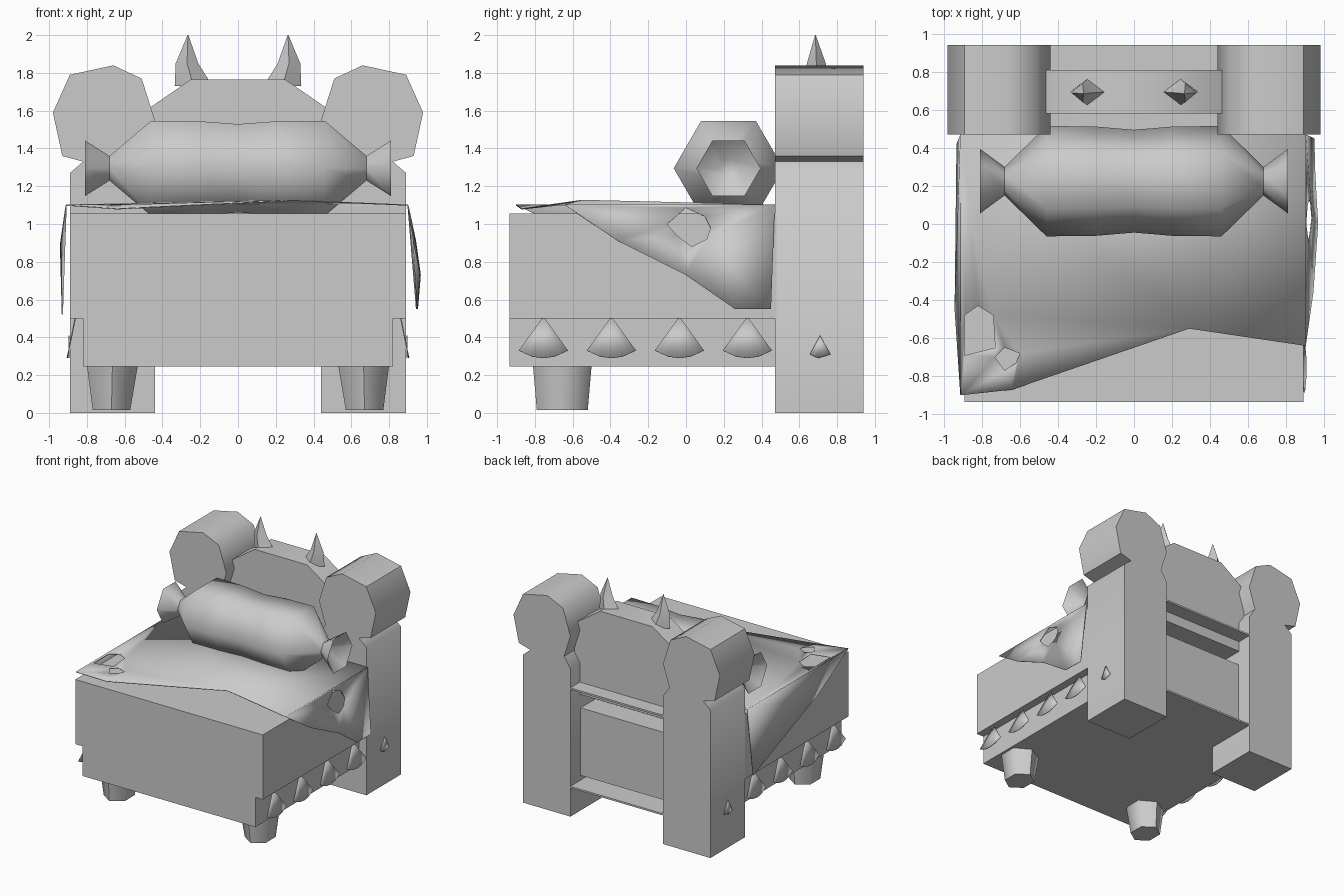
import bpy, bmesh, math
from mathutils import Vector

if "Cube" in bpy.data.objects:
    bpy.data.objects.remove(bpy.data.objects["Cube"])


def finish(bm, name, angle=50, thick=0):
    bmesh.ops.recalc_face_normals(bm, faces=bm.faces)
    me = bpy.data.meshes.new(name)
    bm.to_mesh(me)
    bm.free()
    ob = bpy.data.objects.new(name, me)
    bpy.context.collection.objects.link(ob)
    if thick:
        mod = ob.modifiers.new("thickness", 'SOLIDIFY')
        mod.thickness = thick
        mod.offset = 0
    bpy.ops.object.select_all(action='DESELECT')
    ob.select_set(True)
    bpy.context.view_layer.objects.active = ob
    bpy.ops.object.shade_smooth_by_angle(angle=math.radians(angle))
    return ob


def box(name, x, y, z):
    bm = bmesh.new()
    bmesh.ops.create_cube(bm, size=1)
    for v in bm.verts:
        v.co = Vector([(r[0] + r[1]) / 2 + c * (r[1] - r[0]) for c, r in zip(v.co, (x, y, z))])
    return finish(bm, name)


def extrude_xz(name, pts, y0, y1):
    bm = bmesh.new()
    f = bm.faces.new([bm.verts.new((x, y0, z)) for x, z in pts])
    ext = bmesh.ops.extrude_face_region(bm, geom=[f])
    for v in ext['geom']:
        if isinstance(v, bmesh.types.BMVert):
            v.co.y = y1
    return finish(bm, name)


def loft(name, rings):
    # skin a list of equal-length point rings and cap both ends
    bm = bmesh.new()
    vs = [[bm.verts.new(p) for p in r] for r in rings]
    n = len(vs[0])
    for a, b in zip(vs, vs[1:]):
        for i in range(n):
            j = (i + 1) % n
            bm.faces.new((a[i], a[j], b[j], b[i]))
    bm.faces.new(vs[0])
    bm.faces.new(vs[-1])
    return finish(bm, name, 60)


def sheet(name, outer, holes=()):
    # cloth panel with torn holes
    bm = bmesh.new()
    edges = []
    for loop in (outer, *holes):
        vs = [bm.verts.new(p) for p in loop]
        edges += [bm.edges.new((vs[i], vs[i - 1])) for i in range(len(vs))]
    bmesh.ops.triangle_fill(bm, use_beauty=True, edges=edges)
    return finish(bm, name, 50, 0.006)


def ring_z(cx, cy, z, rx, ry, n):
    return [(cx + rx * math.sin(math.tau * i / n), cy + ry * math.cos(math.tau * i / n), z)
            for i in range(n)]


# Bed body
box("bed_frame", (-0.82, 0.82), (-0.935, 0.48), (0.245, 0.51))
box("mattress", (-0.89, 0.89), (-0.935, 0.48), (0.5, 1.055))
box("upper_back_board", (-0.45, 0.45), (0.47, 0.94), (1.09, 1.105))
box("lower_back_board", (-0.45, 0.45), (0.47, 0.94), (0.245, 0.26))
box("back_panel", (-0.48, 0.48), (0.6, 0.8), (0.3, 0.88))

# Headboard
extrude_xz("headboard", [(-0.49, 1.0), (0.49, 1.0), (0.49, 1.6), (0.25, 1.765),
                         (-0.25, 1.765), (-0.49, 1.6)], 0.58, 0.81)

post = [(0.44, 0), (0.89, 0), (0.89, 1.27), (0.82, 1.33), (0.93, 1.36), (0.98, 1.59),
        (0.89, 1.79), (0.66, 1.84), (0.51, 1.77), (0.44, 1.55), (0.5, 1.36), (0.44, 1.27)]
tooth = [(0, 0.51), (-0.13, 0.33), (-0.06, 0.298), (0, 0.29), (0.06, 0.298), (0.13, 0.33)]

for s, side in ((-1, "left"), (1, "right")):
    # Back post with knobbed top
    extrude_xz("post_" + side, [(s * x, z) for x, z in post], 0.47, 0.94)
    # Front foot
    loft("front_foot_" + side, [ring_z(s * 0.67, -0.655, 0.015, 0.115, 0.135, 6),
                                ring_z(s * 0.665, -0.655, 0.25, 0.155, 0.155, 6)])
    # Horn
    loft("horn_" + side, [ring_z(s * 0.235, 0.695, 1.73, 0.1, 0.075, 4),
                          ring_z(s * 0.27, 0.69, 1.85, 0.06, 0.05, 4),
                          ring_z(s * 0.265, 0.685, 2.0, 0.002, 0.002, 4)])
    # Ragged teeth hanging along the side
    for i in range(4):
        cy = -0.755 + 0.36 * i
        sheet(f"tooth_{side}_{i + 1}",
              [(s * (0.86 + (0.51 - z) * 0.2), cy + y, z) for y, z in tooth])
    sheet("post_tooth_" + side, [(s * 0.895, y, z) for y, z in
                                 ((0.71, 0.41), (0.655, 0.31), (0.7, 0.29), (0.765, 0.31))])

# Pillow: hexagonal roll with pinched, flared and hollow ends
half = [(0.7, 0.05), (0.81, 0.17), (0.68, 0.075), (0.46, 0.29), (0.2, 0.287)]
prof = [(-x, r) for x, r in half] + [(0, 0.27)] + half[::-1]
loft("pillow", [[(x, 0.225 + r * math.cos(math.tau * i / 6), 1.295 + r * math.sin(math.tau * i / 6))
                 for i in range(6)] for x, r in prof])

# Torn blanket: top and two drapes
fl, fr = (-0.91, -0.9, 1.10), (0.9, -0.64, 1.10)
bl, br = (-0.91, 0.47, 1.10), (0.9, 0.47, 1.10)
hole_a = [(-0.89, -0.48), (-0.82, -0.43), (-0.74, -0.48), (-0.73, -0.65), (-0.89, -0.69)]
hole_b = [(-0.73, -0.7), (-0.68, -0.65), (-0.6, -0.68), (-0.62, -0.73), (-0.68, -0.77)]
sheet("blanket_top", [fl, (-0.64, -0.87, 1.08), (0.29, -0.55, 1.125), fr, br, bl],
      [[(x, y, 1.10) for x, y in h] for h in (hole_a, hole_b)])
hole_c = [(0, 1.085), (0.1, 1.04), (0.13, 0.98), (0.11, 0.92), (0.03, 0.88), (-0.05, 0.94), (-0.1, 1.0)]
sheet("blanket_right_drape", [fr, (0.94, -0.36, 0.91), (0.965, 0, 0.73), (0.95, 0.26, 0.55),
                              (0.945, 0.45, 0.55), br],
      [[(0.9 + (1.1 - z) * 0.16, y, z) for y, z in hole_c]])
sheet("blanket_left_drape", [fl, (-0.94, -0.45, 0.89), (-0.93, 0.42, 0.52), bl])
